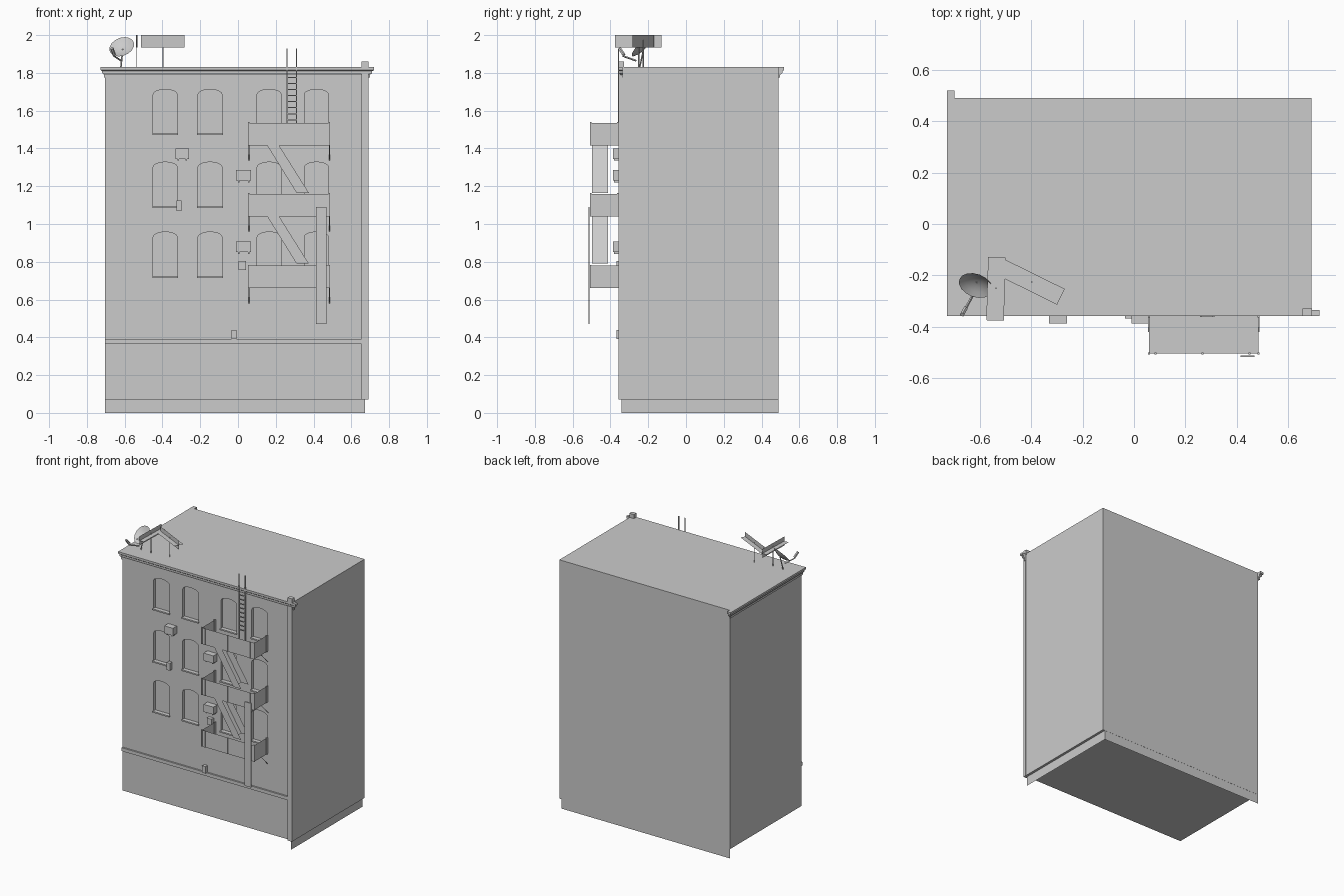
import bpy, bmesh, math
from mathutils import Vector, Matrix

if "Cube" in bpy.data.objects:
    bpy.data.objects.remove(bpy.data.objects["Cube"])

WY = -0.342          # front wall plane


def mesh(name, verts, faces):
    me = bpy.data.meshes.new(name)
    me.from_pydata([tuple(v) for v in verts], [], faces)
    bm = bmesh.new()
    bm.from_mesh(me)
    bmesh.ops.recalc_face_normals(bm, faces=bm.faces)
    bm.to_mesh(me)
    bm.free()
    ob = bpy.data.objects.new(name, me)
    bpy.context.collection.objects.link(ob)
    return ob


def box(name, x0, x1, y0, y1, z0, z1):
    v = [(x, y, z) for x in (x0, x1) for y in (y0, y1) for z in (z0, z1)]
    f = [(0, 1, 3, 2), (4, 6, 7, 5), (0, 4, 5, 1), (2, 3, 7, 6), (0, 2, 6, 4), (1, 5, 7, 3)]
    return mesh(name, v, f)


def quad(name, *pts):
    return mesh(name, pts, [tuple(range(len(pts)))])


def rod(name, a, b, r, sides=6):
    a, b = Vector(a), Vector(b)
    bm = bmesh.new()
    bmesh.ops.create_cone(bm, cap_ends=True, segments=sides, radius1=r, radius2=r, depth=(b - a).length)
    rot = (b - a).to_track_quat('Z', 'Y').to_matrix().to_4x4()
    bm.transform(Matrix.Translation((a + b) / 2) @ rot)
    me = bpy.data.meshes.new(name)
    bm.to_mesh(me)
    bm.free()
    ob = bpy.data.objects.new(name, me)
    bpy.context.collection.objects.link(ob)
    return ob


# Main block, with a thin recessed skirt under the right and back walls
body = box("building_body", -0.703, 0.69, WY, 0.49, 0.07, 1.83)
mesh("base_skirt",
     [(0.672, WY, 0), (0.672, WY, 0.07), (0.672, 0.489, 0), (0.672, 0.489, 0.07), (-0.703, 0.489, 0), (-0.703, 0.489, 0.07)],
     [(0, 2, 3, 1), (2, 4, 5, 3)])

# Arched window recesses and sills
verts, faces = [], []
for xc in (-0.385, -0.148, 0.165, 0.415):
    for z in (1.48, 1.095, 0.725):
        w = 0.064
        prof = [(xc - w, z), (xc + w, z)]
        prof += [(xc + w * math.cos(math.pi * i / 8), z + 0.205 + 0.028 * math.sin(math.pi * i / 8)) for i in range(9)]
        n, s = len(prof), len(verts)
        verts += [(x, WY - 0.03, zz) for x, zz in prof] + [(x, WY + 0.02, zz) for x, zz in prof]
        faces += [tuple(range(s, s + n)), tuple(range(s + 2 * n - 1, s + n - 1, -1))]
        faces += [(s + i, s + (i + 1) % n, s + n + (i + 1) % n, s + n + i) for i in range(n)]
        box("window_sill", xc - w - 0.004, xc + w + 0.004, WY - 0.01, WY + 0.01, z - 0.01, z)
cutter = mesh("window_cutter", verts, faces)
cutter.hide_render = True
mod = body.modifiers.new("windows", 'BOOLEAN')
mod.operation = 'DIFFERENCE'
mod.solver = 'EXACT'
mod.object = cutter
bpy.context.view_layer.objects.active = body
bpy.ops.object.modifier_apply(modifier="windows")
bpy.data.objects.remove(cutter)

# Cornice swept along front and left wall with short returns
prof = [(0, 1.775), (0.008, 1.775), (0.008, 1.79), (0.018, 1.80), (0.018, 1.81), (0.027, 1.815), (0.027, 1.83), (0, 1.83)]
verts, faces = [], []
for px, py, dx, dy in ((0.69, -0.335, 1.15, 0), (0.69, WY, 1.15, -0.6), (-0.703, WY, -0.9, -0.6),
                       (-0.703, 0.49, -0.9, 1.1), (-0.698, 0.49, 0, 1.1)):
    verts += [(px + o * dx, py + o * dy, z) for o, z in prof]
n = len(prof)
for k in range(4):
    faces += [(k * n + i, k * n + (i + 1) % n, k * n + n + (i + 1) % n, k * n + n + i) for i in range(n)]
faces += [tuple(range(n)), tuple(range(4 * n, 5 * n))]
mesh("cornice", verts, faces)

# Corner pilaster with cap, and belt course
box("corner_pilaster", 0.655, 0.692, -0.358, -0.335, 0.07, 1.80)
box("pilaster_cap", 0.655, 0.692, -0.358, -0.328, 1.82, 1.86)
box("belt_course", -0.703, 0.655, WY - 0.012, WY + 0.01, 0.365, 0.39)

# Fire escape balconies
L, R, F = 0.058, 0.484, -0.503
for z in (1.415, 1.04, 0.66):
    t = z + 0.12
    quad("balcony_floor", (L, F, z + 0.004), (R, F, z + 0.004), (R, WY, z + 0.004), (L, WY, z + 0.004))
    quad("railing_front", (L, F, z), (R, F, z), (R, F, t), (L, F, t))
    for x in (L, R):
        quad("railing_side", (x, F, z), (x, WY, z), (x, WY, t), (x, F, t))
        quad("bracket", (x - 0.003, -0.42, z), (x + 0.003, -0.42, z), (x + 0.003, WY, z - 0.08), (x - 0.003, WY, z - 0.08))
        for y in (F, -0.36):
            box("railing_post", x - 0.004, x + 0.004, y - 0.004, y + 0.004, z, t + 0.004)
    for x in (L + 0.025, 0.267, R - 0.035):
        box("railing_post", x - 0.004, x + 0.004, F - 0.004, F + 0.004, z, t)

# Stairs between balconies: two stringers and a ramp
for z0, z1 in ((1.165, 1.415), (0.79, 1.04)):
    for y in (-0.498, -0.412):
        quad("stair_stringer", (0.31, y, z0), (0.375, y, z0), (0.218, y, z1), (0.155, y, z1))
    quad("stair_ramp", (0.315, -0.498, z0), (0.315, -0.412, z0), (0.160, -0.412, z1), (0.160, -0.498, z1))

# Drop ladder and roof ladder
box("drop_ladder", 0.413, 0.469, -0.516, -0.511, 0.47, 1.09)
for x in (0.259, 0.309):
    box("roof_ladder_rail", x - 0.003, x + 0.003, -0.361, -0.355, 1.42, 1.93)
for i in range(9):
    z = 1.52 + 0.032 * i
    box("roof_ladder_rung", 0.259, 0.309, -0.360, -0.356, z - 0.003, z + 0.003)

# Window air conditioners with feet
for x, z, w in ((-0.33, 1.345, 0.07), (-0.01, 1.23, 0.08), (-0.01, 0.852, 0.08)):
    box("air_conditioner", x, x + w, -0.387, WY + 0.01, z, z + 0.055)
    for fx in (x + 0.01, x + w - 0.018):
        box("air_conditioner_foot", fx, fx + 0.008, -0.38, WY, z - 0.01, z)

# Small wall boxes
for x0, x1, z0, z1 in ((-0.325, -0.298, 1.07, 1.125), (0.003, 0.042, 0.757, 0.803), (-0.035, -0.008, 0.39, 0.44)):
    box("wall_box", x0, x1, -0.368, WY + 0.01, z0, z1)

# Satellite dish: shallow bowl, mast, arm and receiver
c, nrm, rad = Vector((-0.61, -0.225, 1.925)), Vector((-0.25, -0.66, 0.62)).normalized(), 0.068
q = nrm.to_track_quat('Z', 'Y')
verts, faces = [c], []
for j in (1, 2, 3):
    r = rad * j / 3
    verts += [c + q @ Vector((r * math.cos(a * math.pi / 8), r * math.sin(a * math.pi / 8), 0.02 * (j / 3) ** 2)) for a in range(16)]
faces += [(0, 1 + a, 1 + (a + 1) % 16) for a in range(16)]
for j in (0, 16):
    faces += [(1 + j + a, 17 + j + a, 17 + j + (a + 1) % 16, 1 + j + (a + 1) % 16) for a in range(16)]
dish = mesh("satellite_dish", verts, faces)
for p in dish.data.polygons:
    p.use_smooth = True
rod("dish_mast", (-0.62, -0.245, 1.83), (-0.61, -0.225, 1.925), 0.004)
rod("dish_arm", (-0.62, -0.265, 1.865), (-0.658, -0.335, 1.89), 0.005, 4)
rod("dish_receiver", (-0.668, -0.352, 1.93), (-0.655, -0.328, 1.895), 0.009, 6)

# Aerials: crossed flat strips on poles
for a, b, px, py in (((-0.533, -0.13), (-0.54, -0.375), -0.536, -0.25),
                     ((-0.513, -0.17), (-0.284, -0.283), -0.398, -0.226)):
    a, b = Vector((*a, 1.967)), Vector((*b, 1.967))
    d = (b - a).normalized()
    for name, s in (("aerial_flat", Vector((-d.y, d.x, 0)) * 0.034), ("aerial_upright", Vector((0, 0, 0.033)))):
        quad(name, a - s, b - s, b + s, a + s)
    rod("aerial_pole", (px, py, 1.83), (px, py, 1.975), 0.003)
